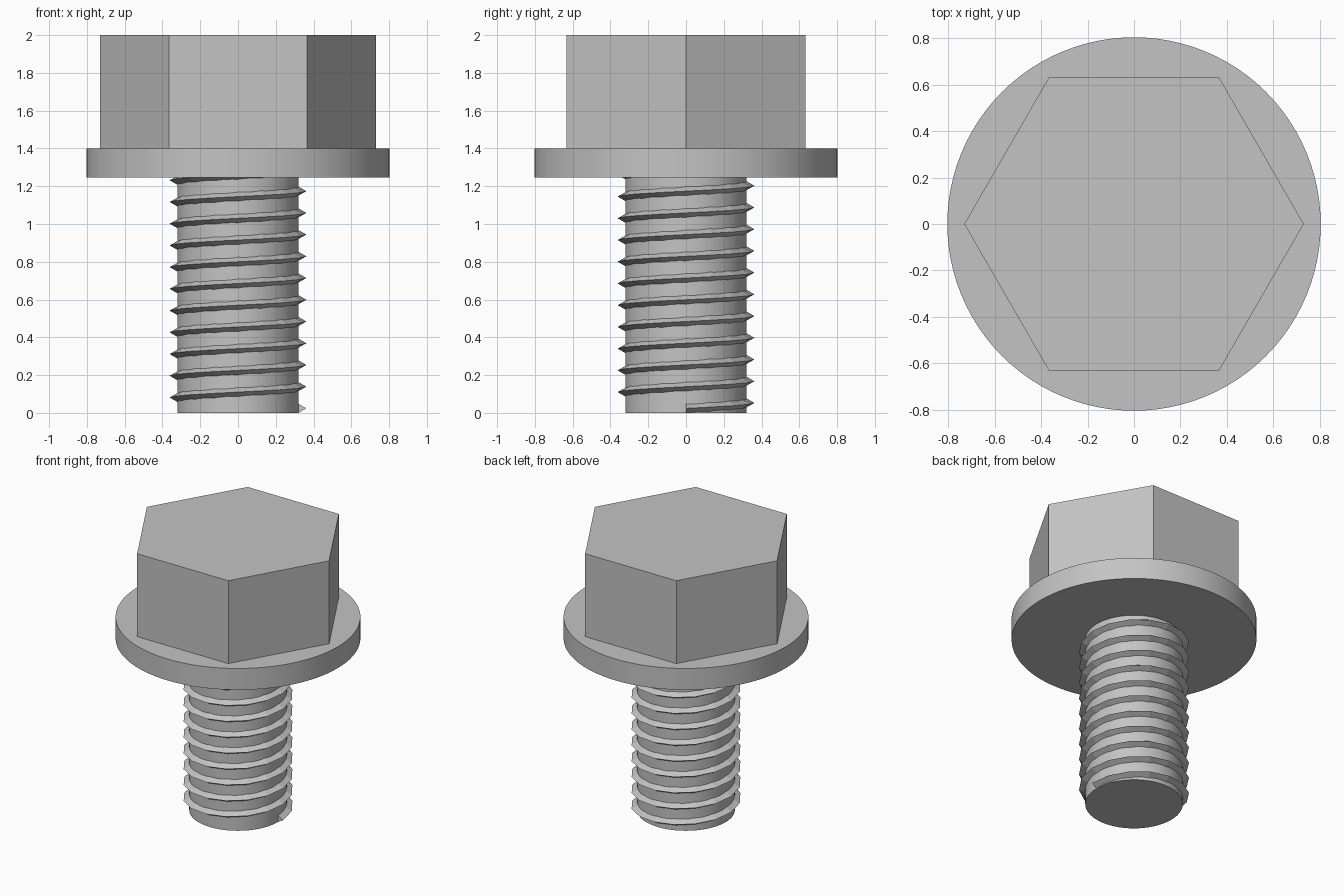
import bpy, bmesh, math

cube = bpy.data.objects.get("Cube")
if cube:
    bpy.data.objects.remove(cube)

SHAFT_R, TIP_R = 0.32, 0.362
FLANGE_R, HEX_R = 0.803, 0.73
FLANGE_Z, HEAD_Z, TOP_Z = 1.245, 1.4, 2.0
PITCH, TURNS, STEPS = 0.115, 11, 16

steel = bpy.data.materials.new("steel_grey")
steel.use_nodes = True
grey = (0.55, 0.55, 0.55, 1)
steel.diffuse_color = grey
steel.node_tree.nodes["Principled BSDF"].inputs["Base Color"].default_value = grey


def prism(name, sides, radius, bottom, top, smooth):
    bpy.ops.mesh.primitive_cylinder_add(
        vertices=sides, radius=radius, depth=top - bottom,
        location=(0, 0, (bottom + top) / 2))
    part = bpy.context.object
    part.name = name
    part.data.materials.append(steel)
    if smooth:
        bpy.ops.object.shade_smooth_by_angle(angle=math.radians(30))
    return part


# Shaft, flange and hexagonal head
prism("shaft", 64, SHAFT_R, 0, FLANGE_Z, True)
prism("flange", 96, FLANGE_R, FLANGE_Z, HEAD_Z, True)
head = prism("hex_head", 6, HEX_R, HEAD_Z, TOP_Z, False)
head.rotation_euler.z = math.radians(30)

# Right-handed thread: a triangular section swept up a helix
section = [(SHAFT_R, 0), (TIP_R, 0.024), (SHAFT_R, 0.048)]
bm = bmesh.new()
rings = []
for i in range(TURNS * STEPS + 1):
    turn = i / STEPS
    a = turn * math.tau
    rings.append([bm.verts.new((r * math.cos(a), r * math.sin(a), z + turn * PITCH))
                  for r, z in section])
for low, high in zip(rings, rings[1:]):
    for k in range(3):
        n = (k + 1) % 3
        bm.faces.new((low[k], high[k], high[n], low[n]))
bm.faces.new(rings[0])
bm.faces.new(reversed(rings[-1]))
bmesh.ops.recalc_face_normals(bm, faces=bm.faces)
mesh = bpy.data.meshes.new("thread")
bm.to_mesh(mesh)
bm.free()
thread = bpy.data.objects.new("thread", mesh)
bpy.context.collection.objects.link(thread)
mesh.materials.append(steel)
